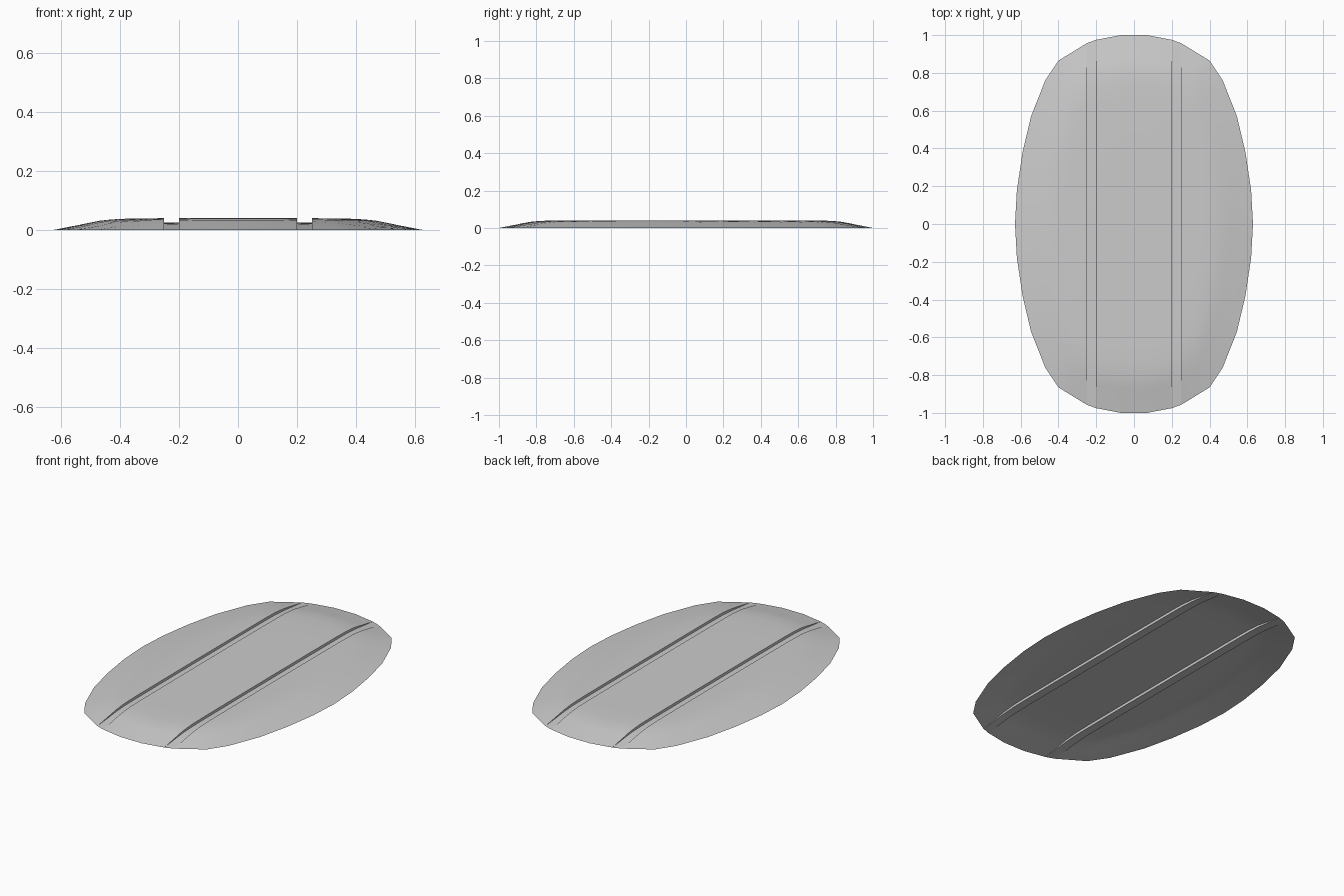
import bpy, bmesh
from mathutils import Vector

if "Cube" in bpy.data.objects:
    bpy.data.objects.remove(bpy.data.objects["Cube"])

# Quarter outline of the oval panel
OUTLINE = [(0, 1.0), (0.07, 1.0), (0.2, 0.975), (0.25, 0.957), (0.4, 0.865),
           (0.47, 0.76), (0.545, 0.57), (0.59, 0.38), (0.62, 0.18), (0.63, 0)]
# Height against distance from the rim
CROWN = [(0, 0), (0.09, 0.0175), (0.17, 0.034), (0.24, 0.039), (0.4, 0.041), (2, 0.041)]


def interp(pts, v):
    for (a, fa), (b, fb) in zip(pts, pts[1:]):
        if v <= b:
            return fa + (fb - fa) * (v - a) / (b - a)
    return pts[-1][1]


def rim_distance(x, y):
    p = Vector((abs(x), abs(y)))
    best = 9
    for a, b in zip(OUTLINE, OUTLINE[1:]):
        a, b = Vector(a), Vector(b)
        d = b - a
        t = max(0, min(1, (p - a).dot(d) / d.length_squared))
        best = min(best, (p - a - d * t).length)
    return best


# Lengthwise columns; the flag marks the groove floor
half = [(0, 0), (0.07, 0), (0.14, 0), (0.2, 0), (0.2, 1), (0.25, 1), (0.25, 0), (0.32, 0),
        (0.36, 0), (0.4, 0), (0.435, 0), (0.47, 0), (0.51, 0), (0.545, 0), (0.59, 0),
        (0.62, 0), (0.63, 0)]
columns = [(-x, g) for x, g in half[:0:-1]] + half
t_half = [0, 0.2, 0.4, 0.55, 0.65, 0.74, 0.82, 0.87, 0.91, 0.96, 1]
rows = [-t for t in t_half[:0:-1]] + t_half

# Open shell with two recessed tracks
bm = bmesh.new()
grid = []
for x, groove in columns:
    reach = interp(OUTLINE, abs(x))
    col = []
    for t in rows:
        y = t * reach
        z = interp(CROWN, rim_distance(x, y)) * (0.62 if groove else 1)
        col.append(bm.verts.new((x, y, z)))
    grid.append(col)
for c0, c1 in zip(grid, grid[1:]):
    for j in range(len(rows) - 1):
        bm.faces.new((c0[j], c1[j], c1[j + 1], c0[j + 1]))
bmesh.ops.remove_doubles(bm, verts=bm.verts, dist=0.0005)
mesh = bpy.data.meshes.new("grooved_panel")
bm.to_mesh(mesh)
bm.free()

panel = bpy.data.objects.new("grooved_panel", mesh)
bpy.context.collection.objects.link(panel)
bpy.context.view_layer.objects.active = panel
panel.select_set(True)
bpy.ops.object.shade_smooth_by_angle(angle=0.52)
